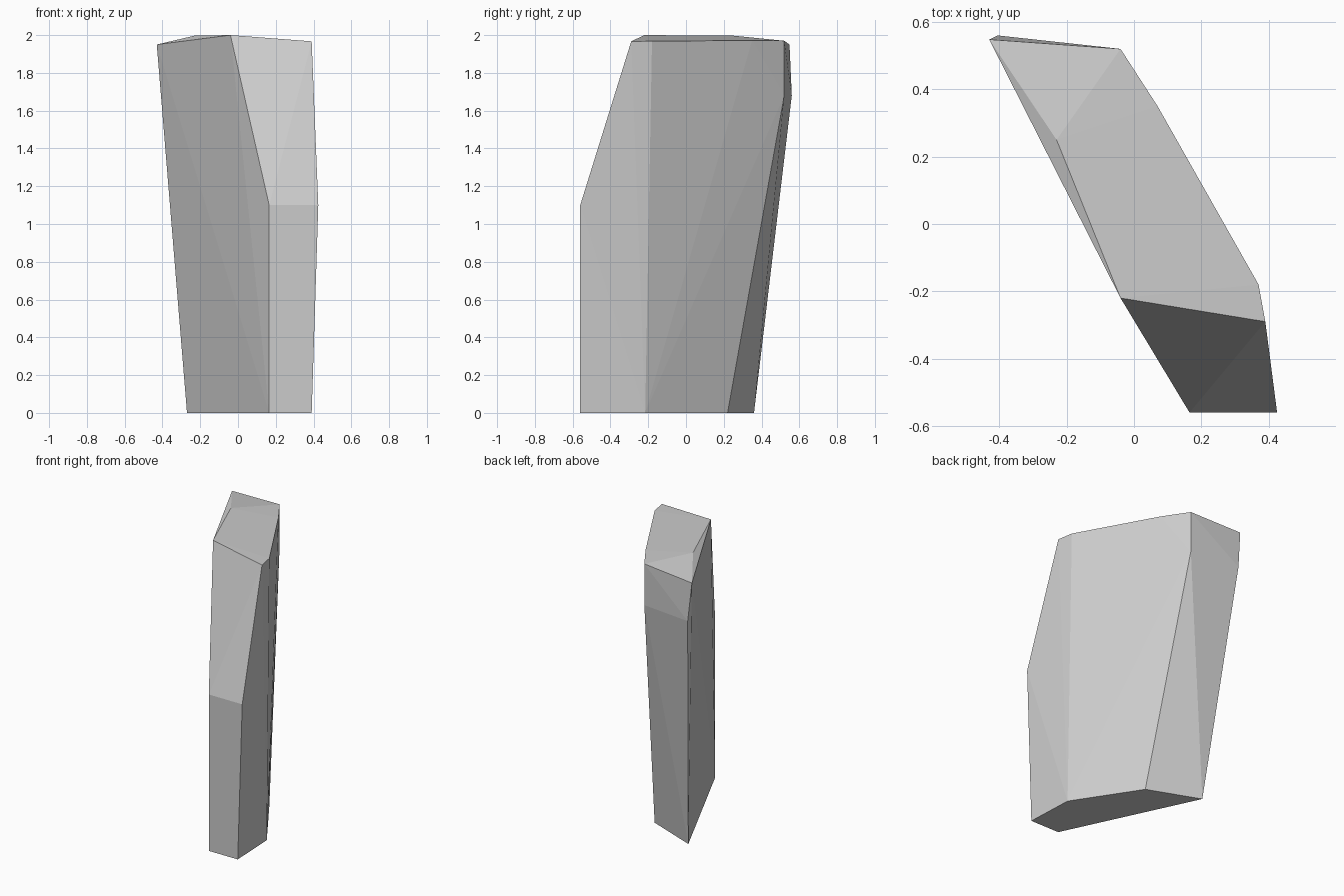
import bpy, bmesh

if "Cube" in bpy.data.objects:
    bpy.data.objects.remove(bpy.data.objects["Cube"])

# Faceted stone slab: convex solid spanned by its corner points
base = [(0.165, -0.56), (0.39, -0.56), (0.375, -0.216), (0.09, 0.22), (-0.27, 0.36)]
corners = [(x, y, 0) for x, y in base]
# front shoulder and rear chamfer
corners += [(0.165, -0.56, 1.1), (0.425, -0.56, 1.1),
            (-0.04, 0.52, 1.68), (-0.405, 0.56, 1.68)]
# top rim and ridge
corners += [(-0.04, -0.22, 2.0), (0.39, -0.29, 1.967), (0.37, -0.18, 1.968),
            (0.07, 0.35, 1.972), (-0.04, 0.52, 1.97), (-0.43, 0.548, 1.95),
            (-0.23, 0.25, 1.997)]

bm = bmesh.new()
for c in corners:
    bm.verts.new(c)
bmesh.ops.convex_hull(bm, input=bm.verts[:])
bmesh.ops.delete(bm, geom=[v for v in bm.verts if not v.link_faces], context='VERTS')
bmesh.ops.recalc_face_normals(bm, faces=bm.faces[:])

mesh = bpy.data.meshes.new("stone_slab")
bm.to_mesh(mesh)
bm.free()
bpy.context.collection.objects.link(bpy.data.objects.new("stone_slab", mesh))
